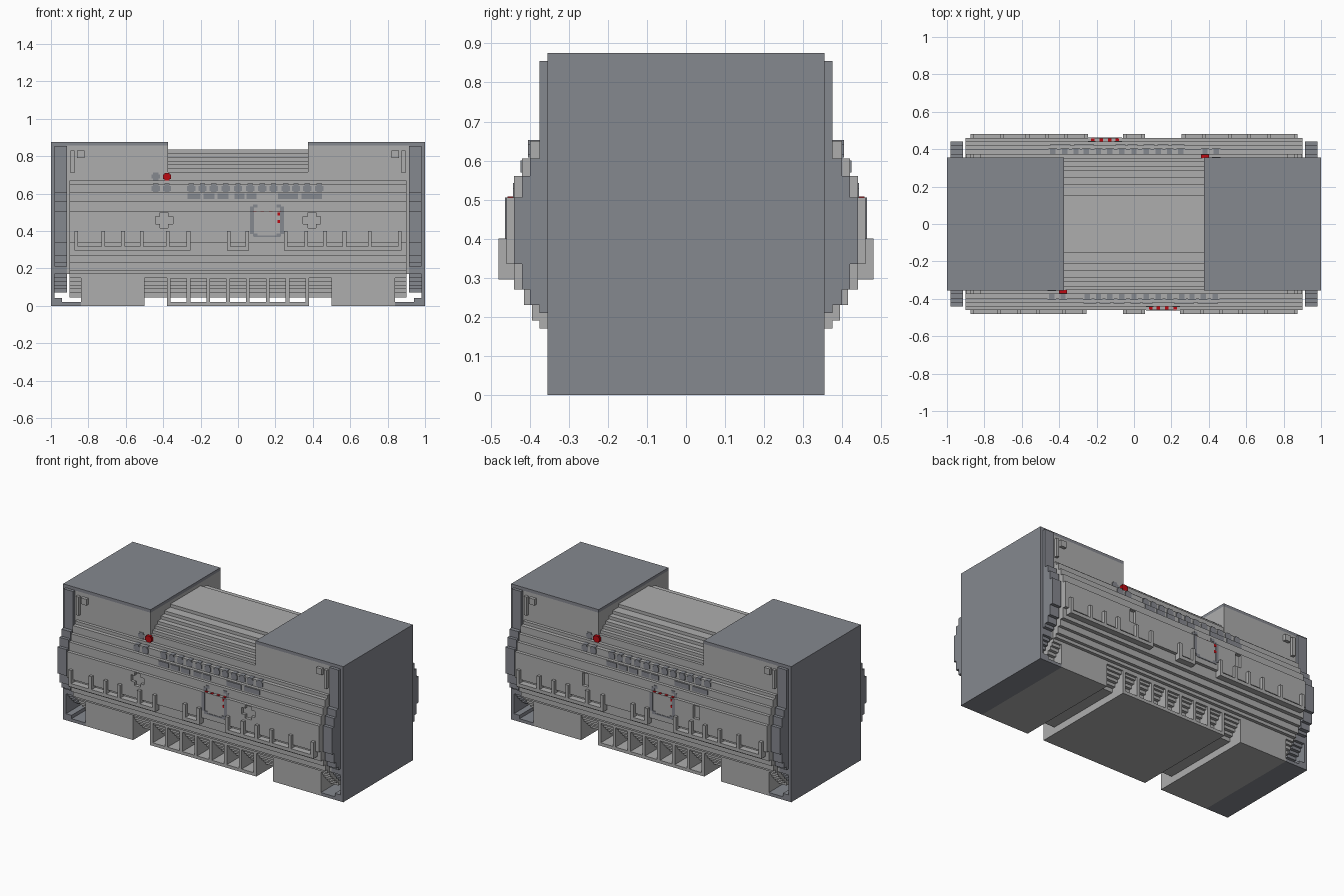
import bpy, bmesh

if "Cube" in bpy.data.objects:
    bpy.data.objects.remove(bpy.data.objects["Cube"])


def material(name, rgb):
    m = bpy.data.materials.new(name)
    m.use_nodes = True
    m.diffuse_color = (*rgb, 1)
    m.node_tree.nodes["Principled BSDF"].inputs["Base Color"].default_value = (*rgb, 1)
    return m


LIGHT = material("light grey", (0.423, 0.423, 0.423))
DARK = material("slate grey", (0.235, 0.246, 0.275))
RED = material("red", (0.5, 0.003, 0.006))


def finish(name, bm, mat):
    bmesh.ops.recalc_face_normals(bm, faces=bm.faces)
    me = bpy.data.meshes.new(name)
    bm.to_mesh(me)
    bm.free()
    ob = bpy.data.objects.new(name, me)
    bpy.context.collection.objects.link(ob)
    me.materials.append(mat)
    return ob


def boxes(name, mat, specs, turn=True):
    """Boxes given as x0, x1, y0, y1, z0, z1; turn repeats each half a turn about z."""
    bm = bmesh.new()
    for x0, x1, y0, y1, z0, z1 in specs:
        for s in ((1, -1) if turn else (1,)):
            vs = bmesh.ops.create_cube(bm, size=1)["verts"]
            for v in vs:
                v.co = (s * ((x0 + x1) / 2 + v.co.x * (x1 - x0)),
                        s * ((y0 + y1) / 2 + v.co.y * (y1 - y0)),
                        (z0 + z1) / 2 + v.co.z * (z1 - z0))
    return finish(name, bm, mat)


def stepped(name, mat, steps, top, spans):
    """Stepped profile of (bottom z, half width), mirrored in y and extruded along x."""
    half = []
    for i, (z, w) in enumerate(steps):
        z1 = steps[i + 1][0] if i + 1 < len(steps) else top
        half += [(w, z), (w, z1)]
    outline = half + [(-w, z) for w, z in reversed(half)]
    bm = bmesh.new()
    for x0, x1 in spans:
        f = bm.faces.new([bm.verts.new((x0, y, z)) for y, z in outline])
        ext = bmesh.ops.extrude_face_region(bm, geom=[f])["geom"]
        for v in ext:
            if isinstance(v, bmesh.types.BMVert):
                v.co.x = x1
    return finish(name, bm, mat)


# Central barrel hull
hull = stepped("barrel_hull", LIGHT, [
    (.045, .26), (.07, .285), (.09, .305), (.11, .325), (.13, .34), (.15, .354),
    (.17, .375), (.19, .395), (.23, .415), (.27, .44), (.335, .46), (.505, .44),
    (.56, .42), (.605, .40), (.65, .375), (.67, .353), (.715, .335), (.735, .31),
    (.755, .285), (.775, .25), (.795, .215), (.815, .155)], .835, [(-.9, .9)])

# Cross-shaped pockets cut into both sides of the hull
for cx in (-.395, .395):
    for w, z0, z1 in ((.022, .415, .498), (.047, .437, .478)):
        cut = boxes("pocket_cutter", LIGHT, [(cx - w, cx + w, -.5, -.441, z0, z1)])
        cut.hide_render = True
        mod = hull.modifiers.new("pocket", "BOOLEAN")
        mod.operation, mod.solver, mod.object = "DIFFERENCE", "EXACT", cut
        bpy.context.view_layer.objects.active = hull
        bpy.ops.object.modifier_apply(modifier=mod.name)
        bpy.data.objects.remove(cut)

# Dark stepped frames at both ends
stepped("end_frame", DARK, [
    (.07, .25), (.09, .28), (.11, .30), (.13, .32), (.15, .335), (.17, .353),
    (.21, .375), (.23, .40), (.27, .42), (.335, .44), (.505, .42), (.56, .40),
    (.605, .375)], .855, [(-.981, -.915), (.915, .981)])

# End blocks: upper housing, roof, outer wall, foot and floor
boxes("upper_housing", LIGHT, [(.375, .917, -.355, .355, .6, .856)])
boxes("roof_plate", DARK, [(.375, .99, -.355, .355, .855, .875)])
boxes("end_wall", DARK, [(.98, 1, -.355, .355, 0, .875)])
boxes("outer_foot", LIGHT, [(.5, .84, -.355, .355, 0, .172)])
boxes("end_floor", DARK, [(.84, .985, -.355, .355, 0, .02),
                          (.94, .985, -.355, .355, .015, .042)])
# Short collar joining the hull to the end frames
boxes("hull_collar", LIGHT, [(.89, .92, -.35, .35, .17, .7)])

# Middle foot with open cells between upright walls
walls = [(-.38 + i * .1057, -.36 + i * .1057, -.355, .355, .01, .172) for i in range(8)]
boxes("cell_walls", LIGHT, walls, False)
boxes("middle_floor", LIGHT, [(-.38, .38, -.355, .355, 0, .02),
                              (-.38, .38, -.355, .355, .145, .172)], False)

# Side ledges with upright teeth
ledge = [(a, b, -.48, -.42, .295, .317) for a, b in ((-.875, -.255), (-.06, .06), (.245, .875))]
teeth = [(x - .01, x + .01, -.48, -.44, .31, .40) for x in
         (-.865, -.72, -.615, -.515, -.375, -.265, -.05, .05,
          .255, .365, .465, .57, .705, .865)]
boxes("toothed_ledge", LIGHT, ledge + teeth)

# Small blocks and vertical bars on the upper housings
boxes("housing_details", LIGHT, [
    d for s in (-1, 1) for d in (
        (s * .84 - .02, s * .84 + .02, -.375, -.35, .79, .83),
        (s * .885 - .01, s * .885 + .01, -.375, -.35, .71, .83))])

# Upper row of ports, each a wide plate crossed with a tall one
ports = []
for x in (-.44, -.38, -.25, -.19, -.13, -.065, 0, .065, .13, .19, .255, .31, .37, .435):
    ports += [(x - .022, x + .022, -.404, -.398, .615, .642),
              (x - .014, x + .014, -.404, -.375, .608, .653)]
ports += [(-.462, -.418, -.358, -.352, .68, .702), (-.454, -.426, -.358, -.352, .67, .712)]
boxes("round_ports", DARK, ports)

# Lower row of slots
boxes("slots", DARK, [(a, b, -.424, -.418, .57, .60) for a, b in (
    (-.27, -.2), (-.185, -.125), (-.11, -.05), (-.02, .035), (.045, .10),
    (.215, .32), (.34, .45))])

# Hatch outline made of side bars and corner pieces
hatch = []
for x in (.075, .235):
    hatch += [(x - .01, x + .01, -.463, -.458, .385, .505),
              (x - .01, x + .01, -.443, -.438, .505, .53)]
for a, b in ((.08, .105), (.205, .23)):
    hatch += [(a, b, -.463, -.458, .37, .388), (a, b, -.443, -.438, .525, .543)]
hatch.append((.085, .225, -.463, -.458, .368, .376))
boxes("hatch_frame", DARK, hatch)

# Red hatch markers and beacons on the housing corners
boxes("hatch_markers", RED,
      [(x - .009, x + .009, -.457, -.442, .504, .508) for x in (.09, .13, .175, .22)]
      + [(.212, .228, -.463, -.458, z - .008, z + .008) for z in (.45, .49)])
boxes("corner_beacon", RED, [(-.402, -.358, -.372, -.34, .678, .702),
                             (-.394, -.366, -.372, -.34, .67, .71)])
